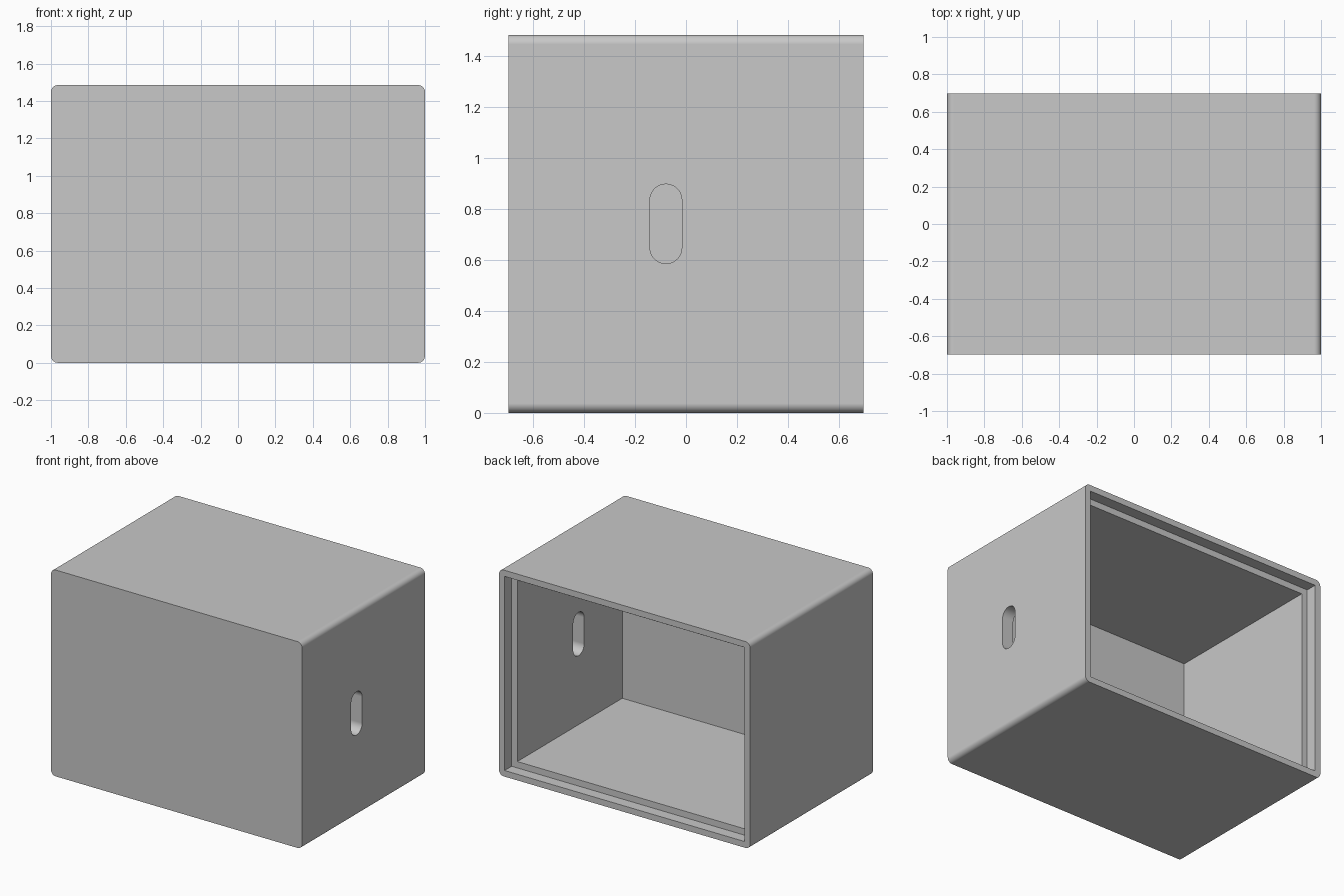
import bpy, bmesh, math
from mathutils import Vector

old = bpy.data.objects.get("Cube")
if old:
    bpy.data.objects.remove(old, do_unlink=True)

WIDTH, DEPTH, HEIGHT = 2.0, 1.396, 1.485
RIM, WALL = 0.044, 0.09        # rim width, full wall thickness
REBATE, FRONT = 0.08, 0.123    # depth of the lid recess, front thickness

grey = bpy.data.materials.new("light grey")
grey.use_nodes = True
grey.diffuse_color = (0.58, 0.58, 0.58, 1)
grey.node_tree.nodes["Principled BSDF"].inputs["Base Color"].default_value = grey.diffuse_color


def block(name, low, high, axis=None, radius=0, segments=8):
    """Box between two corners, with the edges along one axis rounded."""
    low, high = Vector(low), Vector(high)
    bm = bmesh.new()
    bmesh.ops.create_cube(bm, size=1)
    for v in bm.verts:
        v.co = [(low[i] + high[i]) / 2 + v.co[i] * (high[i] - low[i]) for i in range(3)]
    if axis is not None:
        edges = [e for e in bm.edges
                 if abs((e.verts[0].co - e.verts[1].co).normalized()[axis]) > 0.9]
        bmesh.ops.bevel(bm, geom=edges, offset=radius, segments=segments,
                        profile=0.5, affect='EDGES')
    mesh = bpy.data.meshes.new(name)
    bm.to_mesh(mesh)
    bm.free()
    mesh.materials.append(grey)
    obj = bpy.data.objects.new(name, mesh)
    bpy.context.collection.objects.link(obj)
    return obj


def carve(body, cutter):
    mod = body.modifiers.new("Cut", 'BOOLEAN')
    mod.operation = 'DIFFERENCE'
    mod.solver = 'EXACT'
    mod.object = cutter
    bpy.context.view_layer.objects.active = body
    bpy.ops.object.modifier_apply(modifier=mod.name)
    bpy.data.objects.remove(cutter, do_unlink=True)


x, y = WIDTH / 2, DEPTH / 2

# Outer case with rounded long edges
case = block("case", (-x, -y, 0), (x, y, HEIGHT), axis=1, radius=0.037)

# Hollow interior, open at the back
carve(case, block("interior_cutter", (WALL - x, FRONT - y, WALL),
                  (x - WALL, y + 0.1, HEIGHT - WALL)))

# Shallow recess around the opening
carve(case, block("recess_cutter", (RIM - x, y - REBATE, RIM),
                  (x - RIM, y + 0.2, HEIGHT - RIM)))

# Pill-shaped slot through the left wall
slot_y, half_w, half_h = -0.079, 0.0625, 0.156
carve(case, block("slot_cutter", (x - 0.2, slot_y - half_w, HEIGHT / 2 - half_h),
                  (x + 0.1, slot_y + half_w, HEIGHT / 2 + half_h),
                  axis=0, radius=half_w - 0.0003, segments=12))

# Smooth roundings with crisp flat faces
bpy.ops.object.select_all(action='DESELECT')
case.select_set(True)
bpy.context.view_layer.objects.active = case
bpy.ops.object.shade_smooth_by_angle(angle=math.radians(30))
weighted = case.modifiers.new("Weighted Normal", 'WEIGHTED_NORMAL')
weighted.keep_sharp = True
